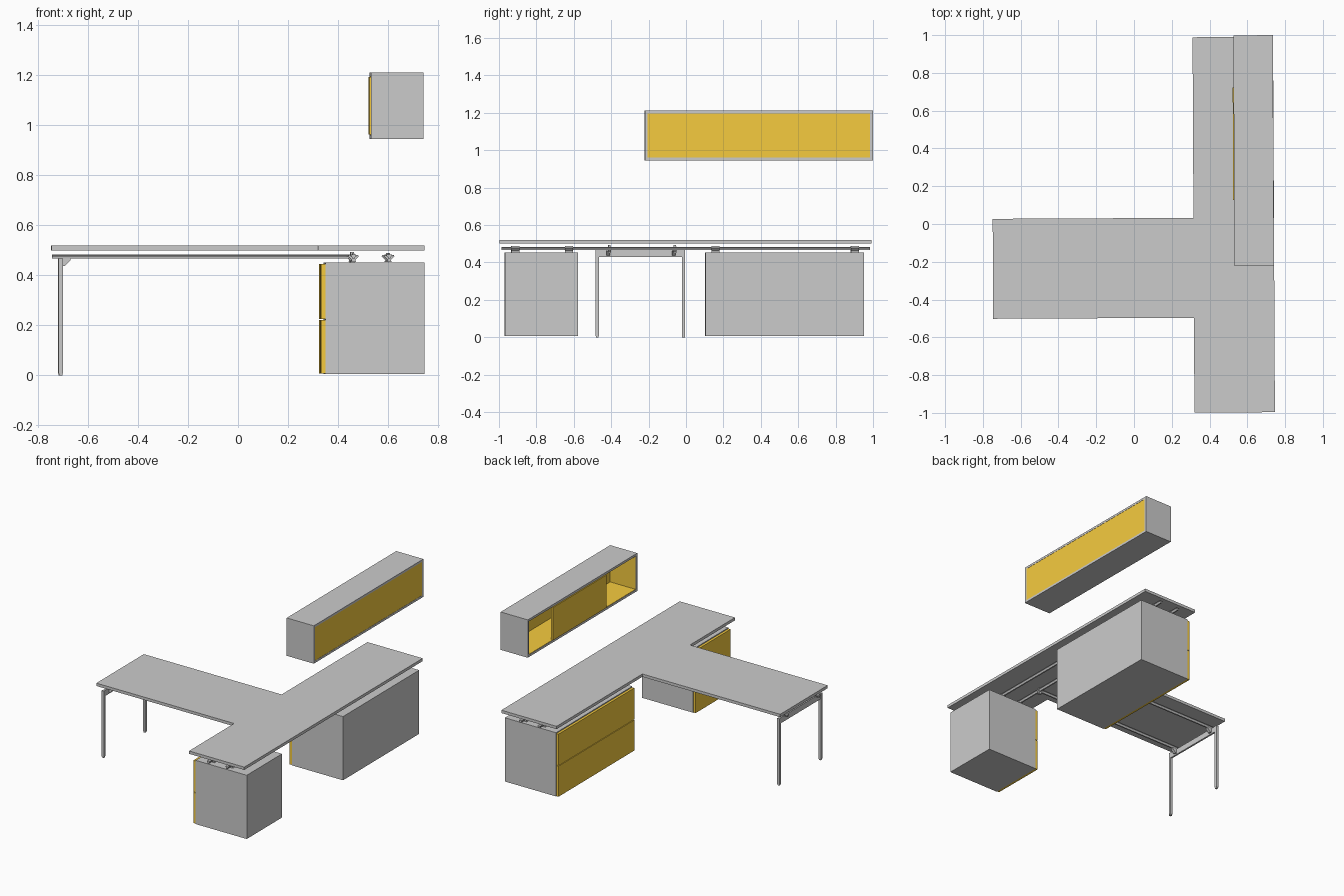
import bpy, bmesh
from mathutils import Matrix

if "Cube" in bpy.data.objects:
    bpy.data.objects.remove(bpy.data.objects["Cube"])

SKEW = Matrix.Rotation(0.005, 4, 'Z')   # whole suite sits slightly turned
orange = bpy.data.materials.new("orange_panel")
orange.diffuse_color = (0.92, 0.6, 0.05, 1)
orange.use_nodes = True
orange.node_tree.nodes["Principled BSDF"].inputs["Base Color"].default_value = orange.diffuse_color


def finish(name, bm, mat=None):
    bmesh.ops.recalc_face_normals(bm, faces=bm.faces)
    bm.transform(SKEW)
    me = bpy.data.meshes.new(name)
    bm.to_mesh(me)
    bm.free()
    ob = bpy.data.objects.new(name, me)
    bpy.context.collection.objects.link(ob)
    if mat:
        me.materials.append(mat)
    return ob


def box(name, x, y, z, mat=None):
    bm = bmesh.new()
    bmesh.ops.create_cube(bm, size=1)
    for v in bm.verts:
        for i, (a, b) in enumerate((x, y, z)):
            v.co[i] = a if v.co[i] < 0 else b
    return finish(name, bm, mat)


def prism(name, pts, axis, lo, hi):
    """Extrude a 2D outline along x, y or z."""
    place = {'x': lambda p: (lo, p[0], p[1]),
             'y': lambda p: (p[0], lo, p[1]),
             'z': lambda p: (p[0], p[1], lo)}[axis]
    bm = bmesh.new()
    f = bm.faces.new([bm.verts.new(place(p)) for p in pts])
    ext = bmesh.ops.extrude_face_region(bm, geom=[f])
    for v in ext['geom']:
        if isinstance(v, bmesh.types.BMVert):
            v.co['xyz'.index(axis)] += hi - lo
    return finish(name, bm)


def frame(name, x, y, z, t, mat=None):
    """Rectangular tube open along x, wall thickness t."""
    bm = bmesh.new()
    rings = []
    for px in x:
        for d in (0, t):
            rings.append([bm.verts.new((px, a, b)) for a, b in (
                (y[0] + d, z[0] + d), (y[1] - d, z[0] + d),
                (y[1] - d, z[1] - d), (y[0] + d, z[1] - d))])
    for a, b in ((0, 1), (1, 3), (3, 2), (2, 0)):
        for i in range(4):
            j = (i + 1) % 4
            bm.faces.new((rings[a][i], rings[a][j], rings[b][j], rings[b][i]))
    return finish(name, bm, mat)


# T-shaped worktop
prism("worktop", [(0.315, -1.0), (0.741, -1.0), (0.741, 0.987), (0.315, 0.987),
                  (0.315, 0.031), (-0.748, 0.031), (-0.748, -0.498),
                  (0.315, -0.498)], 'z', 0.50, 0.52)

# Drawer cabinets with two fronts each
for name, y in (("short", (-0.972, -0.58)), ("long", (0.10, 0.948))):
    box(name + "_cabinet", (0.346, 0.741), y, (0.006, 0.452))
    for part, z in (("lower", (0.008, 0.222)), ("upper", (0.226, 0.446))):
        box(f"{name}_{part}_drawer", (0.328, 0.345),
            (y[0] + 0.002, y[1] - 0.002), z, orange)

# Support rails: winged profile, along y under the main top, along x under the return
wing = [(-0.005, -0.008), (0.005, -0.008), (0.006, -0.002), (0.011, 0.004),
        (0.010, 0.008), (-0.010, 0.008), (-0.011, 0.004), (-0.006, -0.002)]
main_x, return_y = (0.457, 0.60), (-0.412, -0.062)
for i, x in enumerate(main_x):
    prism(f"main_rail_{i}", [(x + a, 0.475 + b) for a, b in wing], 'y', -0.99, 0.98)
for i, y in enumerate(return_y):
    prism(f"return_rail_{i}", [(y + a, 0.475 + b) for a, b in wing], 'x', -0.745, 0.45)

# Clamps joining rails to cabinets, and return rails to the main rail
clamp = [(-0.010, 0.453), (0.010, 0.453), (0.007, 0.462), (0.021, 0.476),
         (0.019, 0.481), (0.006, 0.476), (0.003, 0.489), (-0.003, 0.489),
         (-0.006, 0.476), (-0.019, 0.481), (-0.021, 0.476), (-0.007, 0.462)]
for i, x in enumerate(main_x):
    for j, y in enumerate((-0.915, -0.628, 0.155, 0.90)):
        prism(f"cabinet_clamp_{i}_{j}", [(x + a, b) for a, b in clamp], 'y',
              y - 0.022, y + 0.022)
for i, y in enumerate(return_y):
    prism(f"joint_clamp_{i}", [(0.455 + a, b - 0.003) for a, b in clamp], 'y',
          y - 0.008, y + 0.008)
    box(f"joint_stem_{i}", (0.448, 0.462), (y - 0.006, y + 0.006), (0.455, 0.494))

# Leg frame at the free end of the return
for i, y in enumerate((-0.471, -0.010)):
    box(f"leg_{i}", (-0.720, -0.703), (y - 0.009, y + 0.009), (0.008, 0.468))
    box(f"leg_foot_{i}", (-0.718, -0.705), (y - 0.007, y + 0.007), (0, 0.008))
box("leg_crossbar", (-0.716, -0.704), (-0.471, -0.010), (0.428, 0.468))
for i, y in enumerate(return_y):
    prism(f"rail_gusset_{i}", [(-0.704, 0.437), (-0.695, 0.437), (-0.672, 0.460),
                               (-0.672, 0.468), (-0.704, 0.468)], 'y', y - 0.01, y + 0.01)

# Wall cabinet: grey shell, orange lining and back, one sliding door
Y, Z = (-0.224, 0.996), (0.946, 1.211)
frame("wall_cabinet_shell", (0.531, 0.740), Y, Z, 0.015)
yi, zi = (Y[0] + 0.0145, Y[1] - 0.0145), (Z[0] + 0.0145, Z[1] - 0.0145)
frame("wall_cabinet_lining", (0.533, 0.738), yi, zi, 0.003, orange)
box("wall_cabinet_back", (0.728, 0.7385), yi, zi, orange)
box("sliding_door", (0.526, 0.542), (0.125, 0.72),
    (Z[0] + 0.018, Z[1] - 0.018), orange)
